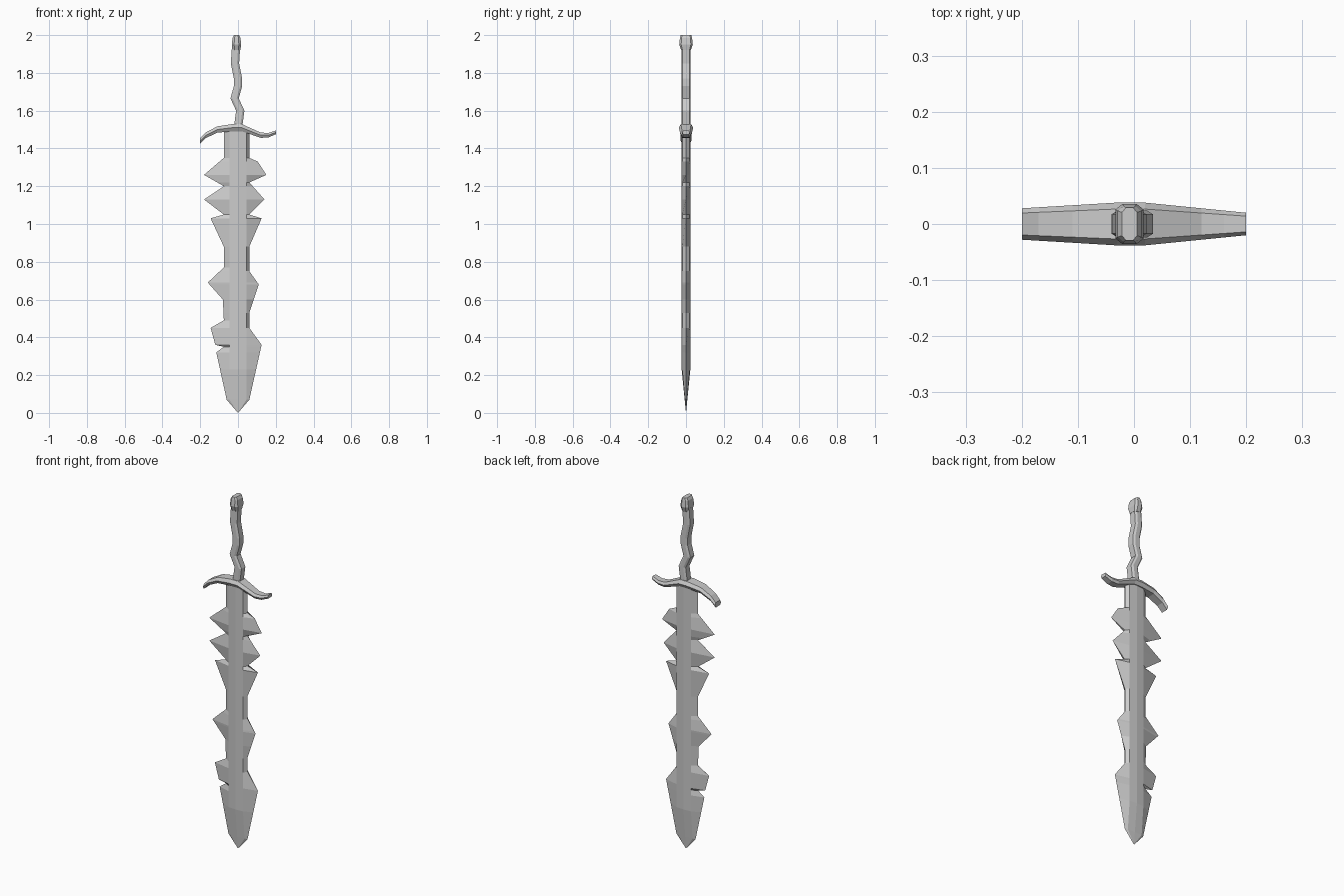
import bpy
import bmesh

cube = bpy.data.objects.get("Cube")
if cube:
    bpy.data.objects.remove(cube)

steel = bpy.data.materials.new("grey steel")
steel.use_nodes = True
grey = (0.6, 0.6, 0.6, 1)
steel.diffuse_color = grey
steel.node_tree.nodes["Principled BSDF"].inputs["Base Color"].default_value = grey


def loft(name, rings):
    """Join equal rings of points into a closed, flat-shaded solid."""
    bm = bmesh.new()
    loops = [[bm.verts.new(point) for point in ring] for ring in rings]
    for lower, upper in zip(loops, loops[1:]):
        for i in range(len(lower)):
            bm.faces.new((lower[i - 1], lower[i], upper[i], upper[i - 1]))
    bm.faces.new(loops[0])
    bm.faces.new(loops[-1])
    bmesh.ops.remove_doubles(bm, verts=bm.verts, dist=0.0005)
    bmesh.ops.recalc_face_normals(bm, faces=bm.faces)
    mesh = bpy.data.meshes.new(name)
    bm.to_mesh(mesh)
    bm.free()
    mesh.materials.append(steel)
    bpy.context.collection.objects.link(bpy.data.objects.new(name, mesh))


# Blade: each barb is (tip height, reach, height of the notch above it or None)
core = 0.045
thickness = 0.023
shoulder = thickness * 0.85
taper_top = 0.23
blade_top = 1.5
barb_rise = 0.15


def jagged_edge(barbs, notch_reach):
    """Outline one cutting edge from the point up to the guard."""
    outline = [(0, 0), (0.07, 0.06)]
    for tip, reach, notch in barbs:
        root = tip - barb_rise
        if root > max(outline[-1][0], taper_top):
            outline.append((root, notch_reach))
        outline.append((tip, reach))
        if notch:
            outline.append((notch, notch_reach))
    return outline + [(blade_top, notch_reach)]


def reach_at(outline, height):
    """Interpolate how far an edge lies from the middle of the blade."""
    for (low, start), (high, end) in zip(outline, outline[1:]):
        if low <= height <= high:
            return start + (end - start) * (height - low) / (high - low)


right_edge = jagged_edge([(0.32, 0.115, 0.35), (0.36, 0.12, None),
                          (0.45, 0.145, 0.49), (0.6, 0.08, None),
                          (0.69, 0.16, 0.77), (1.03, 0.145, 1.05),
                          (1.13, 0.18, 1.2), (1.26, 0.18, 1.35)], 0.075)
left_edge = jagged_edge([(0.36, 0.125, 0.45), (0.68, 0.11, 0.75),
                         (1.03, 0.125, 1.05), (1.13, 0.14, 1.22),
                         (1.26, 0.15, None), (1.33, 0.105, 1.35)], 0.06)

heights = {height for height, reach in right_edge + left_edge}
rings = []
for z in sorted(heights | {taper_top}):
    right, left = reach_at(right_edge, z), reach_at(left_edge, z)
    inner_right, inner_left = min(core, right * 0.8), min(core, left * 0.8)
    taper = min(1, z / taper_top)
    ridge, flank = thickness * taper, shoulder * taper
    rings.append([(-right, 0, z), (-inner_right, -flank, z), (0, -ridge, z),
                  (inner_left, -flank, z), (left, 0, z),
                  (inner_left, flank, z), (0, ridge, z), (-inner_right, flank, z)])
loft("blade", rings)

# Crossguard: wavy six-sided bar, slimmer towards the ends
rings = []
for x, z in [(-0.2, 1.44), (-0.17, 1.47), (-0.11, 1.5), (-0.03, 1.51),
             (0.02, 1.51), (0.07, 1.49), (0.12, 1.47), (0.16, 1.47), (0.2, 1.485)]:
    depth = 0.04 - 0.08 * abs(x) - 0.02 * x
    flat = depth * 0.7
    top, bottom = z + depth / 2, z - depth / 2
    rings.append([(x, -depth, z), (x, -flat, top), (x, flat, top),
                  (x, depth, z), (x, flat, bottom), (x, -flat, bottom)])
loft("crossguard", rings)


def chamfered_ring(x, z, width, depth):
    """Eight-sided section of the grip and pommel, from half sizes."""
    side, face = depth * 0.72, width / 2
    half = [(width, side), (face, depth), (-face, depth), (-width, side)]
    return ([(x + u, v, z) for u, v in half]
            + [(x - u, -v, z) for u, v in half])


# Grip: kinked bar of even thickness
kinks = [(0, 1.51), (0.012, 1.6), (-0.018, 1.665), (0, 1.73),
         (0, 1.77), (-0.016, 1.85), (-0.01, 1.94)]
loft("grip", [chamfered_ring(x, z, 0.022, 0.024) for x, z in kinks])

# Pommel: flared cap
flare = [(1.92, 0.02, 0.025), (1.95, 0.025, 0.036),
         (1.985, 0.021, 0.032), (2, 0.013, 0.029)]
loft("pommel", [chamfered_ring(-0.008, *section) for section in flare])
